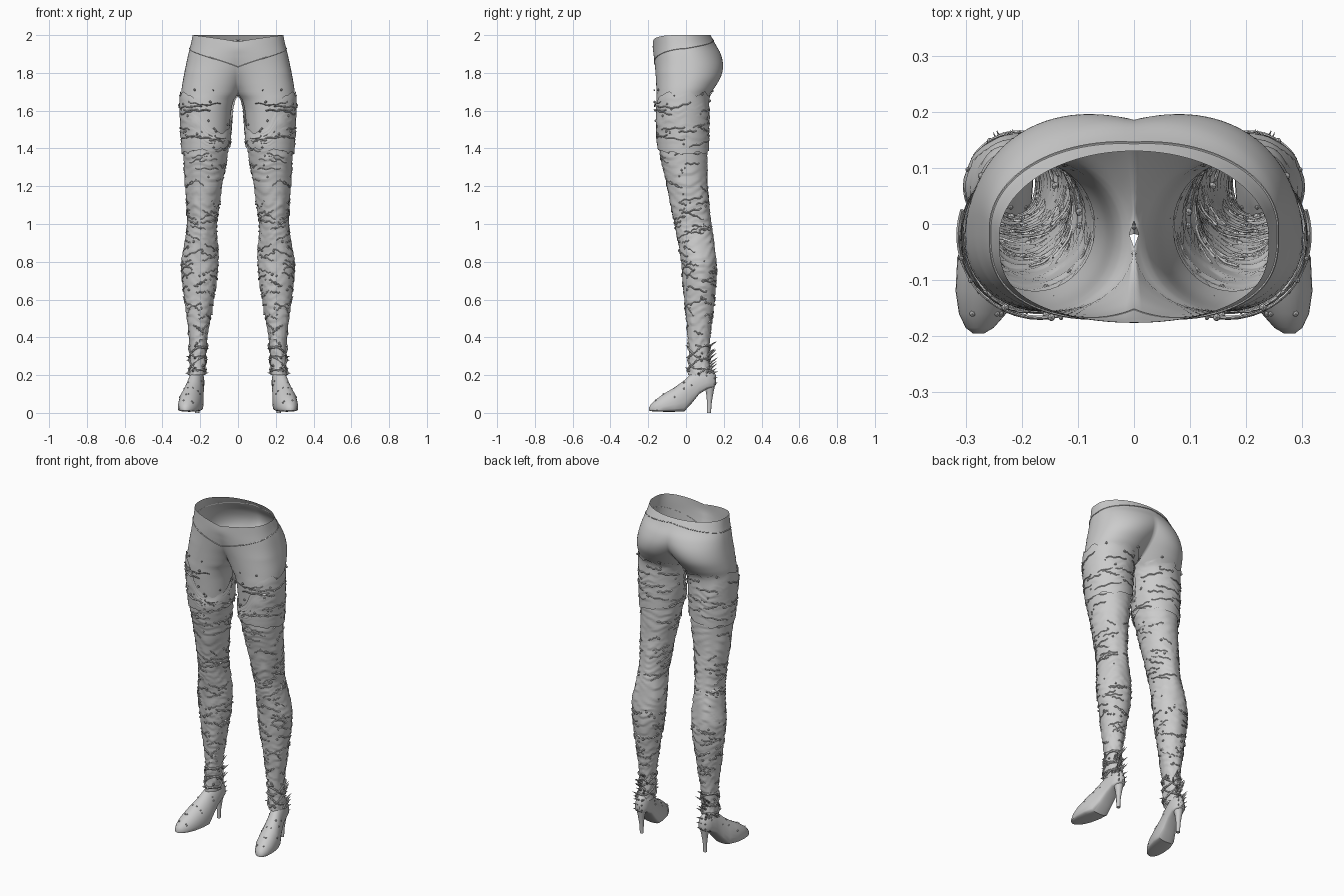
import bpy, bmesh, math, random
from mathutils import Vector, noise

random.seed(7)
cube = bpy.data.objects.get("Cube")
if cube:
    bpy.data.objects.remove(cube, do_unlink=True)

grey = bpy.data.materials.new("plain_grey")
grey.use_nodes = True
COLOUR = (0.6, 0.6, 0.6, 1)
grey.diffuse_color = COLOUR
grey.node_tree.nodes["Principled BSDF"].inputs["Base Color"].default_value = COLOUR

# Left half sections: height, inner x, outer x, front y, back y
SECTIONS = [
    (.2, .18, .255, .015, .13), (.3, .175, .25, .02, .117), (.4, .165, .255, .014, .124),
    (.6, .132, .28, -.005, .148), (.7, .116, .292, -.014, .157), (.8, .108, .297, -.022, .157),
    (.9, .112, .28, -.038, .147), (1, .115, .265, -.057, .13), (1.2, .087, .276, -.098, .112),
    (1.4, .054, .288, -.138, .11), (1.6, .036, .3, -.155, .113), (1.66, .02, .302, -.156, .116),
    (1.685, 0, .301, -.156, .125), (1.72, -.02, .298, -.157, .15), (1.78, -.06, .288, -.16, .185),
    (1.84, -.12, .276, -.165, .196), (1.9, -.19, .263, -.172, .184), (1.95, -.245, .25, -.176, .157),
    (2, -.24, .24, -.175, .13),
]


def section(z):
    """Smoothly interpolated section at a height."""
    z = min(max(z, SECTIONS[0][0]), SECTIONS[-1][0])
    i = max(k for k in range(len(SECTIONS) - 1) if SECTIONS[k][0] <= z)
    a, b = SECTIONS[i], SECTIONS[i + 1]
    p, q = SECTIONS[max(i - 1, 0)], SECTIONS[min(i + 2, len(SECTIONS) - 1)]
    h = b[0] - a[0]
    s = (z - a[0]) / h
    out = []
    for k in range(1, 5):
        m0 = (b[k] - p[k]) / (b[0] - p[0]) * h
        m1 = (q[k] - a[k]) / (q[0] - a[0]) * h
        d = b[k] - a[k]
        out.append(a[k] + s * (m0 + s * (3 * d - 2 * m0 - m1 + s * (m0 + m1 - 2 * d))))
    return out


def skin(z, u, lift=0.0):
    """Point on the body; u runs from front inside (-1) over outside (0) to back inside (1)."""
    xi, xo, yf, yb = section(z)
    cx, rx, cy, ry = (xi + xo) / 2, (xo - xi) / 2, (yf + yb) / 2, (yb - yf) / 2
    t = u * (math.pi if xi >= 0 else math.acos(max(-1, -cx / rx)))
    blend = min(max((z - 1.6) * 5, 0), 1)
    s = math.sin(t)
    power = 1 - .35 * blend if s < 0 else 1
    return Vector((max(0, cx + (rx + lift) * math.cos(t)),
                   cy + (ry + lift) * math.copysign(abs(s) ** power, s), z))


def finish(name, bm, mirrored=True, angle=40):
    bmesh.ops.remove_doubles(bm, verts=bm.verts, dist=.0002)
    bmesh.ops.recalc_face_normals(bm, faces=bm.faces)
    mesh = bpy.data.meshes.new(name)
    bm.to_mesh(mesh)
    bm.free()
    mesh.materials.append(grey)
    obj = bpy.data.objects.new(name, mesh)
    bpy.context.collection.objects.link(obj)
    bpy.ops.object.select_all(action="DESELECT")
    obj.select_set(True)
    bpy.context.view_layer.objects.active = obj
    bpy.ops.object.shade_smooth_by_angle(angle=math.radians(angle))
    if mirrored:
        mod = obj.modifiers.new("both_sides", "MIRROR")
        mod.merge_threshold = .0005
    return obj


def loft(bm, rings, closed=False, capped=False):
    rows = [[bm.verts.new(p) for p in ring] for ring in rings]
    n = len(rows[0])
    for low, high in zip(rows, rows[1:]):
        for j in range(n if closed else n - 1):
            k = (j + 1) % n
            bm.faces.new((low[j], low[k], high[k], high[j]))
    if capped:
        bm.faces.new(rows[0])
        bm.faces.new(rows[-1])


def tube(bm, path, radius, sides=5):
    rings = []
    for i, p in enumerate(path):
        d = (path[min(i + 1, len(path) - 1)] - path[max(i - 1, 0)]).normalized()
        side = d.orthogonal().normalized() if abs(d.z) > .9 else d.cross(Vector((0, 0, 1))).normalized()
        up = side.cross(d)
        rings.append([p + radius * (side * math.cos(a) + up * math.sin(a))
                      for a in (math.tau * k / sides for k in range(sides))])
    loft(bm, rings, closed=True, capped=True)


def spike(bm, base, direction, radius, length):
    rot = direction.to_track_quat("Z", "Y").to_matrix().to_4x4()
    rot.translation = base + direction * length * .5
    bmesh.ops.create_cone(bm, segments=6, radius1=radius, radius2=0, depth=length,
                          cap_ends=True, matrix=rot)


def outward(z, u):
    return (skin(z, u, .02) - skin(z, u)).normalized()


def steps(a, b, n):
    return [a + (b - a) * i / n for i in range(n + 1)]


AROUND = steps(-1, 1, 48)

# Hips and upper thighs, open at the waist with a dipped front rim
bm = bmesh.new()
rings = []
for z in steps(1.3, 2, 56):
    ring = [skin(z, u) for u in AROUND]
    for p, u in zip(ring, AROUND):
        p.z -= .035 * max(0, -u) ** 2 * min(max((z - 1.9) * 10, 0), 1)
    rings.append(ring)
loft(bm, rings)
finish("hips", bm)

# Seam running low across the belly and high around the back
bm = bmesh.new()
tube(bm, [skin(1.93 + .045 * u - .055 * max(0, -u) ** 2, u, .001) for u in AROUND], .0025)
finish("belly_seam", bm)


# Wrinkled leg covering built from overlapping bandage ridges
def ridges(z, u, seed):
    a = u * math.pi
    ring = Vector((math.cos(a) * 1.2, math.sin(a) * 1.2, z * 5 + seed))
    layer = z * 22 + 1.6 * noise.noise(ring)
    return .007 * (1 - layer % 1) * max(0, noise.noise(ring * 1.7) + .5)


bm = bmesh.new()
loft(bm, [[skin(z, u, .002 + ridges(z, u % 2 if abs(u) == 1 else u, 3)) for u in AROUND]
          for z in steps(.2, 1.43, 150)])
finish("leg_wraps", bm)

# Thicker thigh wrap with a ragged hem, open towards the inner front
bm = bmesh.new()


def hem(u):
    return 1.37 + .04 * abs(u) + .02 * noise.noise(Vector((math.cos(u * math.pi) * 3, math.sin(u * math.pi) * 3, 1)))


def upper_edge(u):
    dip = max(0, 1 - abs(u + .72) / .42)
    return 1.69 - .2 * min(1, dip * 1.5) + .012 * math.sin(u * 9 * math.pi)


loft(bm, [[skin(z, u, .007 + .005 * (1 - s) + ridges(z, u, 9) * math.sin(math.pi * s))
           for u in AROUND for z in [hem(u) + (upper_edge(u) - hem(u)) * s]]
          for s in steps(0, 1, 40)])
finish("thigh_wraps", bm)

# Torn strands lying across the wraps
bm = bmesh.new()
for _ in range(120):
    z = random.uniform(.42, 1.66)
    u = random.uniform(-.55, .8) if z > 1.45 else random.uniform(-1, 1)
    span, tilt = random.uniform(.06, .2), random.uniform(-.02, .02)
    lift = .012 if z > 1.4 else .005
    tube(bm, [skin(z + tilt * s + .004 * math.sin(s * 7), u + span * s, lift)
              for s in steps(-1, 1, 8)], random.uniform(.002, .004), 4)
finish("torn_strands", bm)

# Small beads scattered over the legs
bm = bmesh.new()
for i in range(130):
    z = random.uniform(1.38, 1.72) if i % 3 == 0 else random.uniform(.3, 1.4)
    p = skin(z, random.uniform(-1, 1), .011 if z > 1.4 else .005)
    ball = bmesh.ops.create_icosphere(bm, subdivisions=1, radius=random.uniform(.004, .008))
    bmesh.ops.translate(bm, verts=ball["verts"], vec=p)
finish("beads", bm)

# Pointed shoe: y, underside, upper, half width, centre x
FOOT = [
    (-.195, .012, .03, .01, .277), (-.185, .009, .046, .025, .275), (-.16, .007, .07, .042, .27),
    (-.12, .006, .1, .056, .262), (-.06, .006, .135, .063, .252), (-.01, .007, .172, .057, .24),
    (.03, .05, .21, .047, .23), (.07, .1, .235, .042, .222), (.11, .125, .245, .04, .218),
    (.145, .135, .225, .03, .216), (.16, .15, .195, .012, .215),
]


def foot_ring(y, low, high, half, cx):
    ring = []
    for k in range(28):
        a = math.tau * k / 28
        s = math.sin(a)
        h = .3 + .7 * s if s > 0 else .3 - .3 * abs(s) ** .3
        ring.append(Vector((cx + half * math.cos(a), y, low + (high - low) * h)))
    return ring


bm = bmesh.new()
loft(bm, [foot_ring(*row) for row in FOOT], closed=True, capped=True)
finish("shoe", bm)

# Slim flared heel
bm = bmesh.new()
loft(bm, [[Vector((.216 + r * math.cos(a), y + r * math.sin(a), z))
           for a in (math.tau * k / 16 for k in range(16))]
          for z, y, r in ((0, .122, .011), (.012, .122, .011), (.06, .124, .013),
                          (.11, .126, .02), (.16, .122, .034))],
     closed=True, capped=True)
finish("heel", bm)

# Beads on the shoe upper
bm = bmesh.new()
for _ in range(26):
    row = random.choice(FOOT[2:9])
    p = foot_ring(*row)[random.randrange(1, 14)]
    ball = bmesh.ops.create_icosphere(bm, subdivisions=1, radius=random.uniform(.004, .006))
    bmesh.ops.translate(bm, verts=ball["verts"], vec=p)
finish("shoe_beads", bm)

# Crossing thorny vines around the ankle
bm = bmesh.new()
for start, way in ((0, 1), (1, 1), (.5, -1), (1.5, -1)):
    path = []
    for s in steps(0, 1, 48):
        u = (start + way * s * 2.6 + 1) % 2 - 1
        path.append(skin(.21 + .16 * s + .012 * math.sin(s * 17 + start), u, .008))
    tube(bm, path, .0055, 6)
finish("ankle_vines", bm)

# Thorns, longest up the back of the ankle
bm = bmesh.new()
for i in range(34):
    back = i % 2 == 0
    z = random.uniform(.2, .37) if back else random.uniform(.2, .36)
    u = random.uniform(.3, .7) if back else random.uniform(-1, 1)
    aim = (outward(z, u) + Vector((0, 0, .7 if back else .2))).normalized()
    spike(bm, skin(z, u, .006), aim, .007, random.uniform(.035, .055) if back else .02)
for z in (.15, .18, .21):
    for x in (.2, .216, .232):
        spike(bm, Vector((x, .142, z)), Vector((x - .216, .03, .012)).normalized(), .007, .03)
finish("thorns", bm)
